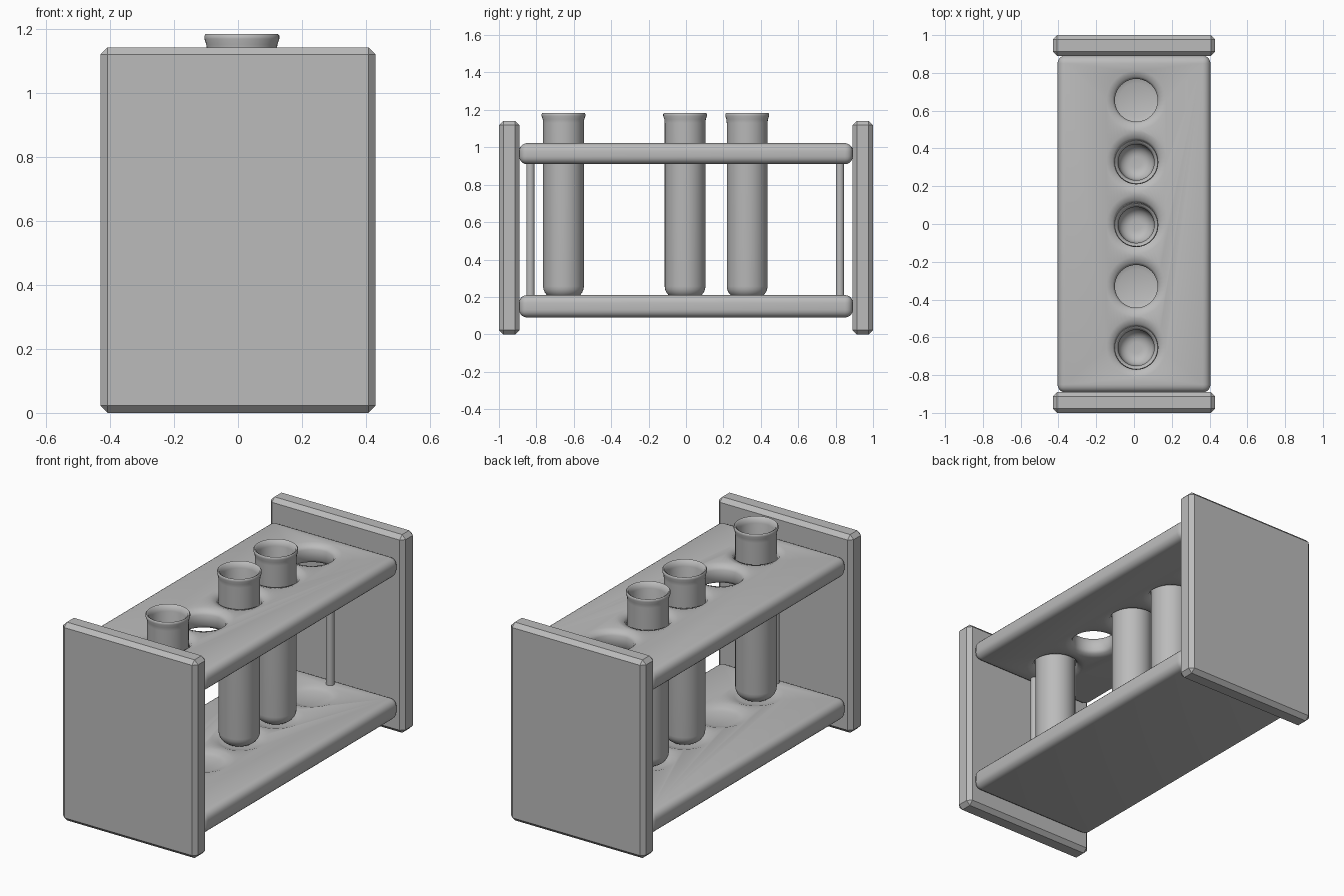
import bpy, bmesh, math

cube = bpy.data.objects.get("Cube")
if cube:
    bpy.data.objects.remove(cube, do_unlink=True)

grey = bpy.data.materials.new("plain_grey")
grey.use_nodes = True
COLOUR = (0.5, 0.5, 0.5, 1)
grey.diffuse_color = COLOUR
grey.node_tree.nodes["Principled BSDF"].inputs["Base Color"].default_value = COLOUR

CENTRE_X = 0.012
HOLES = (-0.655, -0.33, 0.0, 0.33, 0.655)
TUBES = (-0.655, -0.005, 0.327)


def select(obj):
    bpy.ops.object.select_all(action="DESELECT")
    obj.select_set(True)
    bpy.context.view_layer.objects.active = obj


def apply_all(obj):
    select(obj)
    for mod in list(obj.modifiers):
        bpy.ops.object.modifier_apply(modifier=mod.name)


def box(name, x, y, z, bevel, segments):
    """Bevelled box centred in x, given half width and y and z ranges."""
    bpy.ops.mesh.primitive_cube_add(
        size=1, location=(0, sum(y) / 2, sum(z) / 2))
    obj = bpy.context.object
    obj.name = name
    obj.scale = (2 * x, y[1] - y[0], z[1] - z[0])
    bpy.ops.object.transform_apply(location=False, rotation=False, scale=True)
    mod = obj.modifiers.new("edges", "BEVEL")
    mod.width = bevel
    mod.segments = segments
    apply_all(obj)
    obj.data.materials.append(grey)
    return obj


def lathe(name, profile, y, steps=40):
    """Spin an (r, z) profile around a vertical axis."""
    bm = bmesh.new()
    verts = [bm.verts.new((r, 0, z)) for r, z in profile]
    edges = [bm.edges.new(pair) for pair in zip(verts, verts[1:])]
    bmesh.ops.spin(bm, geom=verts + edges, axis=(0, 0, 1), cent=(0, 0, 0),
                   steps=steps, angle=2 * math.pi, use_duplicate=False)
    bmesh.ops.remove_doubles(bm, verts=bm.verts, dist=0.0005)
    bmesh.ops.recalc_face_normals(bm, faces=bm.faces)
    mesh = bpy.data.meshes.new(name)
    bm.to_mesh(mesh)
    bm.free()
    obj = bpy.data.objects.new(name, mesh)
    bpy.context.collection.objects.link(obj)
    obj.location = (CENTRE_X, y, 0)
    mesh.materials.append(grey)
    return obj


def smooth(obj, degrees=40):
    select(obj)
    bpy.ops.object.shade_smooth_by_angle(angle=math.radians(degrees))


def cut(obj, profile):
    """Cut the five tube positions out of a shelf."""
    for y in HOLES:
        cutter = lathe("hole_cutter", profile, y)
        cutter.hide_render = True
        mod = obj.modifiers.new("hole", "BOOLEAN")
        mod.operation = "DIFFERENCE"
        mod.solver = "EXACT"
        mod.object = cutter
        apply_all(obj)
        bpy.data.objects.remove(cutter, do_unlink=True)


# End plates
for name, side in (("front_plate", -1), ("back_plate", 1)):
    box(name, 0.43, sorted((side * 0.89, side)), (0, 1.142), 0.023, 1)

# Upper shelf with softly flared through holes
upper = box("upper_shelf", 0.405, (-0.892, 0.892), (0.91, 1.022), 0.042, 5)
cut(upper, [(0, 0.85), (0.16, 0.85), (0.16, 0.909), (0.125, 0.918),
            (0.113, 0.935), (0.113, 0.995), (0.125, 1.012), (0.16, 1.023),
            (0.16, 1.1), (0, 1.1)])
smooth(upper, 45)

# Lower shelf with shallow seats
lower = box("lower_shelf", 0.405, (-0.892, 0.892), (0.09, 0.21), 0.042, 5)
cut(lower, [(0, 0.19), (0.09, 0.19), (0.113, 0.198), (0.15, 0.211),
            (0.15, 0.3), (0, 0.3)])
smooth(lower, 45)

# Hollow tubes with rounded bottoms and flared lips
outer = [(0.045 + 0.064 * math.sin(a), 0.257 - 0.064 * math.cos(a))
         for a in (i * math.pi / 12 for i in range(7))]
lip = [(0.109, 1.13), (0.111, 1.15), (0.117, 1.168), (0.117, 1.178),
       (0.113, 1.183), (0.104, 1.178), (0.095, 1.15)]
inner = [(r - 0.015, z + 0.015) for r, z in reversed(outer)]
for i, y in enumerate(TUBES, 1):
    smooth(lathe(f"tube_{i}", [(0, 0.193)] + outer + lip + inner
                 + [(0, 0.208)], y), 50)

# Upright rods between the shelves
for name, y in (("front_rod", -0.832), ("back_rod", 0.823)):
    bpy.ops.mesh.primitive_cylinder_add(
        vertices=20, radius=0.022, depth=0.74, location=(CENTRE_X, y, 0.56))
    rod = bpy.context.object
    rod.name = name
    rod.data.materials.append(grey)
    smooth(rod)
